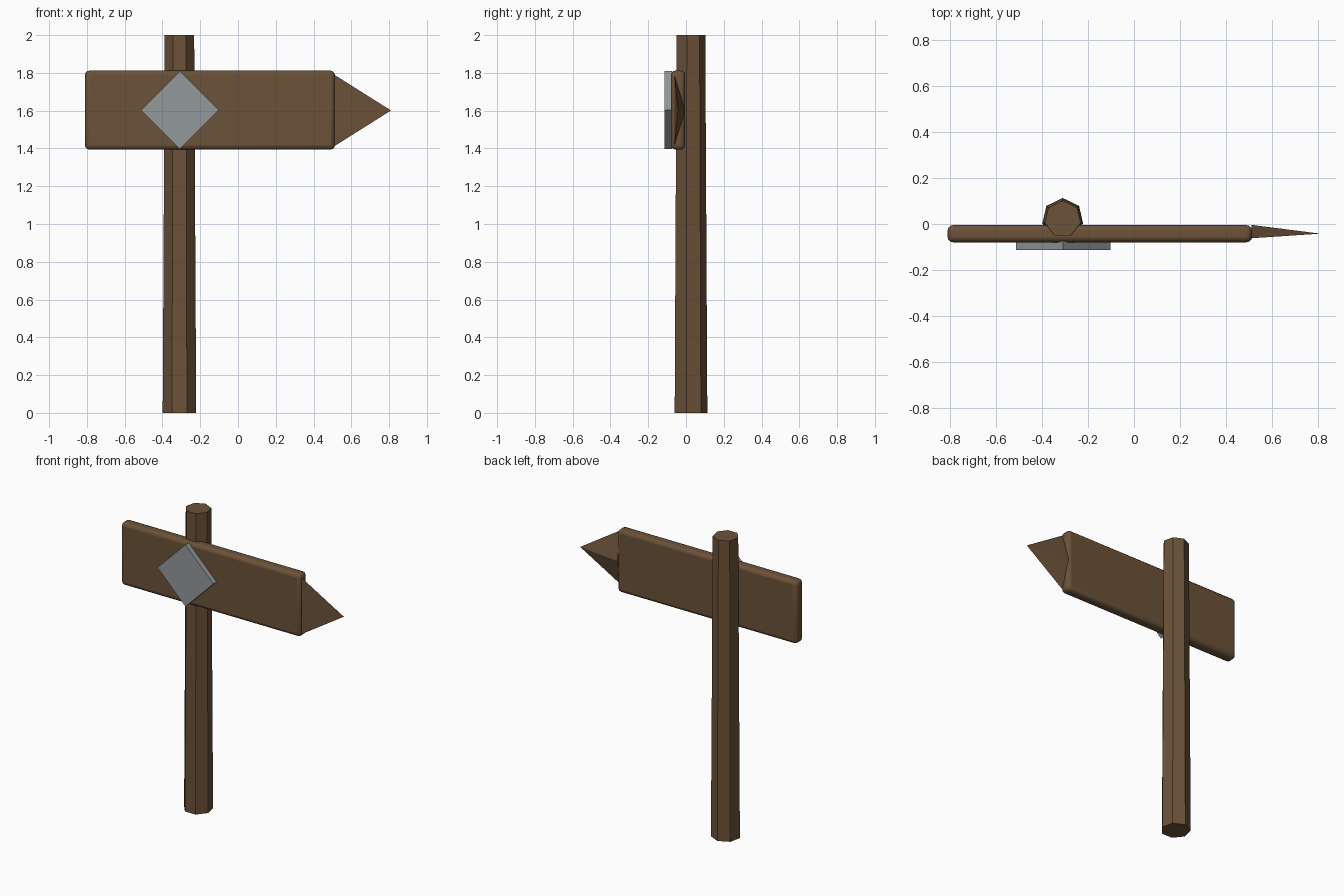
import bpy
import math

if "Cube" in bpy.data.objects:
    bpy.data.objects.remove(bpy.data.objects["Cube"])


def material(name, rgb):
    m = bpy.data.materials.new(name)
    m.diffuse_color = (*rgb, 1)
    m.use_nodes = True
    m.node_tree.nodes["Principled BSDF"].inputs["Base Color"].default_value = m.diffuse_color
    return m


wood = material("brown wood", (0.148, 0.084, 0.040))
metal = material("grey metal", (0.29, 0.32, 0.335))


def prism(name, mat, sides, bottom, top, z0, z1, start):
    """Tapered prism along local z, with its first corner at the start angle."""
    angles = [start + 2 * math.pi * i / sides for i in range(sides)]
    verts = [(r * math.cos(a), r * math.sin(a), z)
             for r, z in ((bottom, z0), (top, z1)) for a in angles]
    faces = [(i, (i + 1) % sides, sides + (i + 1) % sides, sides + i)
             for i in range(sides)]
    faces += [tuple(reversed(range(sides))), tuple(range(sides, 2 * sides))]
    mesh = bpy.data.meshes.new(name)
    mesh.from_pydata(verts, [], faces)
    mesh.materials.append(mat)
    obj = bpy.data.objects.new(name, mesh)
    bpy.context.collection.objects.link(obj)
    return obj


# Seven-sided tapered post with a flat side to the front
post = prism("post", wood, 7, 0.091, 0.080, 0, 2, math.pi / 2)
post.location = (-0.31, 0.022, 0)

# Sign board with rounded edges
bpy.ops.mesh.primitive_cube_add(size=1, location=(-0.149, -0.042, 1.603))
board = bpy.context.object
board.name = "sign_board"
board.scale = (1.324, 0.075, 0.418)
bpy.ops.object.transform_apply(location=False, rotation=False, scale=True)
board.data.materials.append(wood)
bevel = board.modifiers.new("rounded edges", "BEVEL")
bevel.width = 0.024
bevel.segments = 3
bpy.ops.object.shade_smooth_by_angle(angle=math.radians(35))

# Three-sided arrow tip, flat side to the front
tip_x = 0.512
tip_mesh = bpy.data.meshes.new("arrow_tip")
tip_mesh.from_pydata(
    [(tip_x, -0.062, 1.413), (tip_x, -0.062, 1.789), (tip_x, -0.004, 1.601),
     (0.81, -0.042, 1.601)],
    [], [(0, 1, 2), (1, 0, 3), (2, 1, 3), (0, 2, 3)])
tip_mesh.materials.append(wood)
tip = bpy.data.objects.new("arrow_tip", tip_mesh)
bpy.context.collection.objects.link(tip)

# Diamond plate on the front of the board
plate = prism("diamond_plate", metal, 4, 0.206, 0.206, -0.02, 0.02, 0)
plate.rotation_euler = (math.pi / 2, 0, 0)
plate.location = (-0.308, -0.094, 1.603)
